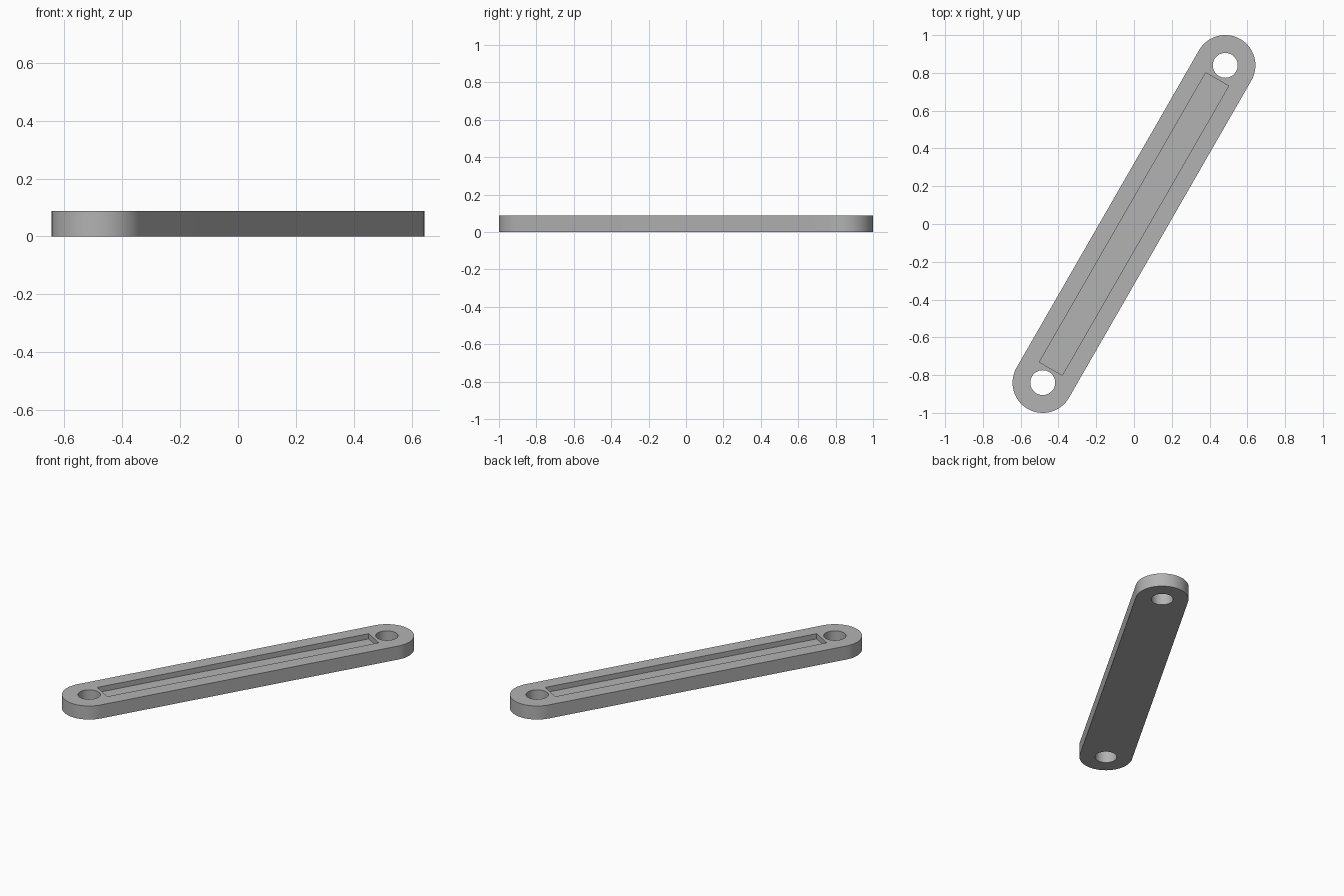
import bpy
import bmesh
import math
from mathutils import Matrix, Vector

if "Cube" in bpy.data.objects:
    bpy.data.objects.remove(bpy.data.objects["Cube"])

END = Vector((0.483, 0.84, 0))   # centre of one rounded end
RADIUS = 0.16
HOLE_RADIUS = 0.066
THICKNESS = 0.088
SLOT_LENGTH, SLOT_WIDTH, SLOT_DEPTH = 1.767, 0.14, 0.034
STEPS = 32
half = END.length
turn = Matrix.Rotation(math.atan2(END.y, END.x), 4, 'Z')

grey = bpy.data.materials.new("grey")
grey.use_nodes = True
colour = (0.45, 0.45, 0.45, 1)
grey.diffuse_color = colour
grey.node_tree.nodes["Principled BSDF"].inputs["Base Color"].default_value = colour


def prism(name, outline, bottom, top):
    """Extrude a flat outline, lying along the bar, from bottom to top."""
    bm = bmesh.new()
    face = bm.faces.new([bm.verts.new((x, y, bottom)) for x, y in outline])
    moved = bmesh.ops.extrude_face_region(bm, geom=[face])["geom"]
    bmesh.ops.translate(bm, vec=(0, 0, top - bottom),
                        verts=[v for v in moved if isinstance(v, bmesh.types.BMVert)])
    bmesh.ops.recalc_face_normals(bm, faces=bm.faces)
    bm.transform(turn)
    mesh = bpy.data.meshes.new(name)
    bm.to_mesh(mesh)
    bm.free()
    mesh.materials.append(grey)
    obj = bpy.data.objects.new(name, mesh)
    bpy.context.collection.objects.link(obj)
    return obj


def arc(cx, radius, start, sweep, count):
    angles = [start + sweep * i / STEPS for i in range(count)]
    return [(cx + radius * math.cos(a), radius * math.sin(a)) for a in angles]


# Bar with two rounded ends
bar = prism("link_bar",
            arc(half, RADIUS, -math.pi / 2, math.pi, STEPS + 1)
            + arc(-half, RADIUS, math.pi / 2, math.pi, STEPS + 1), 0, THICKNESS)

# Cutters: a through hole at each end and a shallow slot in the top
cutters = [prism("hole_cutter", arc(side * half, HOLE_RADIUS, 0, 2 * math.pi, STEPS),
                 -THICKNESS, 2 * THICKNESS) for side in (-1, 1)]
sx, sy = SLOT_LENGTH / 2, SLOT_WIDTH / 2
cutters.append(prism("slot_cutter", [(-sx, -sy), (sx, -sy), (sx, sy), (-sx, sy)],
                     THICKNESS - SLOT_DEPTH, 2 * THICKNESS))

bpy.ops.object.select_all(action='DESELECT')
bar.select_set(True)
bpy.context.view_layer.objects.active = bar
for cutter in cutters:
    cutter.hide_render = True
    cut = bar.modifiers.new(cutter.name, 'BOOLEAN')
    cut.operation = 'DIFFERENCE'
    cut.solver = 'EXACT'
    cut.object = cutter
    bpy.ops.object.modifier_apply(modifier=cut.name)
    bpy.data.objects.remove(cutter)

# Smooth round walls, crisp rims
bpy.ops.object.shade_smooth_by_angle(angle=math.radians(30))
